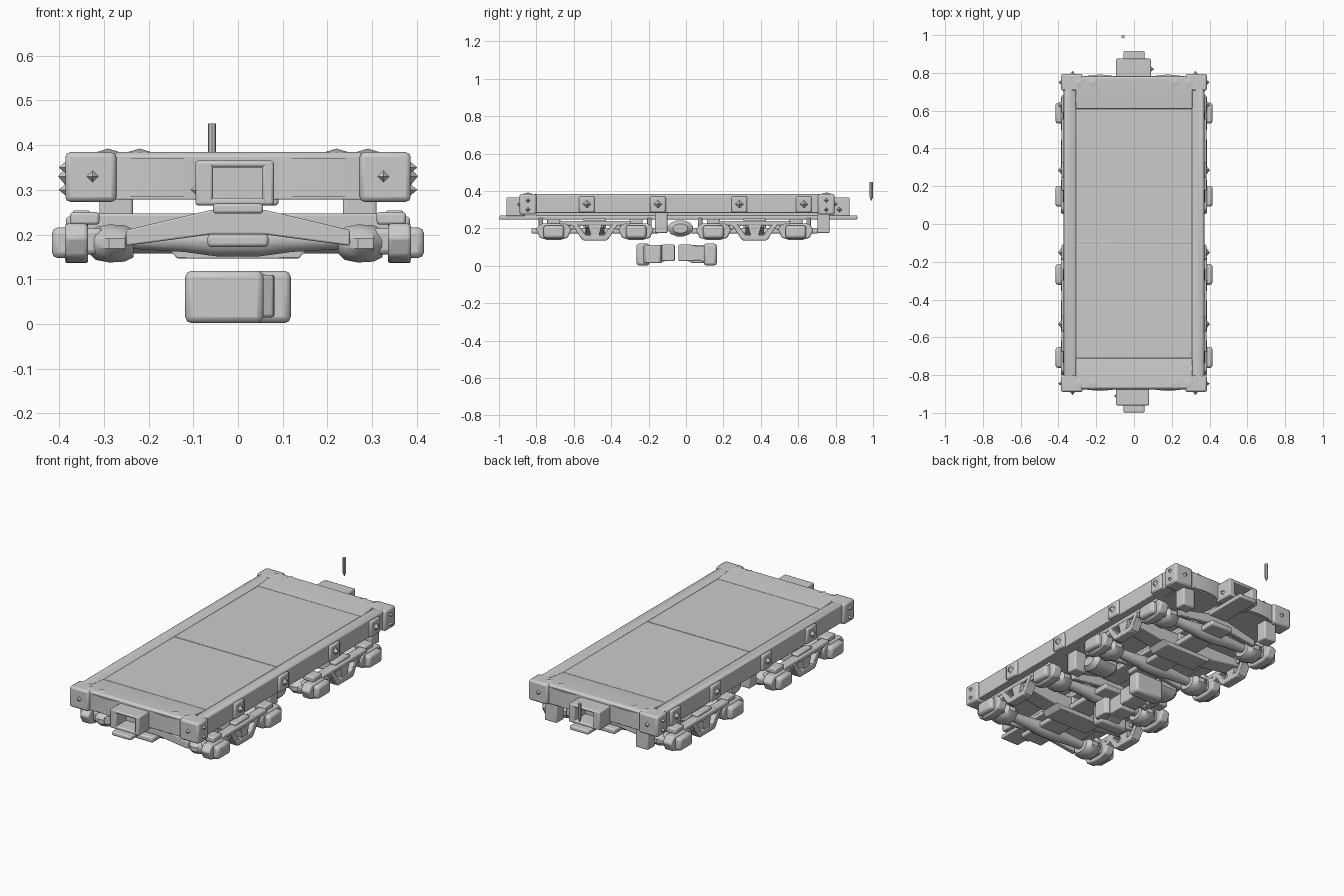
import bpy, bmesh, math
from mathutils import Matrix, Vector

if "Cube" in bpy.data.objects:
    bpy.data.objects.remove(bpy.data.objects["Cube"])


def finish(name, bm, bevel=0.0, segs=2):
    bmesh.ops.recalc_face_normals(bm, faces=bm.faces)
    me = bpy.data.meshes.new(name)
    bm.to_mesh(me)
    bm.free()
    ob = bpy.data.objects.new(name, me)
    bpy.context.collection.objects.link(ob)
    if bevel:
        m = ob.modifiers.new("bevel", 'BEVEL')
        m.width, m.segments, m.limit_method = bevel, segs, 'ANGLE'
    return ob


def box(name, x, y, z, bevel=0.008):
    bm = bmesh.new()
    bmesh.ops.create_cube(bm, size=1)
    for v in bm.verts:
        v.co = [(r[0] + r[1]) / 2 + c * (r[1] - r[0]) for r, c in zip((x, y, z), v.co)]
    return finish(name, bm, bevel)


def prism(name, pts, axis, lo, hi, bevel=0.005):
    """Extrude a 2D outline: axis 'x' takes (y, z) points, 'y' takes (x, z), 'z' takes (x, y)."""
    bm = bmesh.new()
    i = 'xyz'.index(axis)

    def at(p, d):
        q = list(p)
        q.insert(i, d)
        return bm.verts.new(q)
    a, b = [at(p, lo) for p in pts], [at(p, hi) for p in pts]
    bm.faces.new(a)
    bm.faces.new(b[::-1])
    for k in range(len(pts)):
        j = (k + 1) % len(pts)
        bm.faces.new((a[k], a[j], b[j], b[k]))
    return finish(name, bm, bevel)


def lathe_x(name, c, prof, n=12):
    """Stack of rings along x: prof holds (x offset, y radius, z radius)."""
    bm = bmesh.new()
    rings = [[bm.verts.new((c[0] + dx, c[1] + ry * math.cos(math.tau * (k + .5) / n),
                            c[2] + rz * math.sin(math.tau * (k + .5) / n))) for k in range(n)]
             for dx, ry, rz in prof]
    bm.faces.new(rings[0])
    bm.faces.new(rings[-1])
    for a, b in zip(rings, rings[1:]):
        for k in range(n):
            bm.faces.new((a[k], a[(k + 1) % n], b[(k + 1) % n], b[k]))
    return finish(name, bm)


def bolt(loc, d, r=0.013, h=0.016):
    bm = bmesh.new()
    bmesh.ops.create_cone(bm, cap_ends=True, segments=4, radius1=r, radius2=0, depth=h)
    rot = Vector((0, 0, 1)).rotation_difference(Vector(d)).to_matrix().to_4x4()
    bm.transform(Matrix.Translation(Vector(loc) + Vector(d) * h / 2) @ rot)
    return finish("bolt", bm)


def span(s, a, b):
    return (min(s * a, s * b), max(s * a, s * b))


# Deck: floor, inset panels and raised rim
box("deck_floor", (-.36, .36), (-.86, .76), (.285, .365), .004)
box("deck_panel_front", (-.307, .307), (-.71, -.108), (.35, .374), .002)
box("deck_panel_rear", (-.307, .307), (-.106, .61), (.35, .374), .002)
for s in (-1, 1):
    prism("side_beam", [(s * .37, .283), (s * .372, .376), (s * .362, .383), (s * .33, .383),
                        (s * .307, .374), (s * .31, .283)], 'y', -.83, .73, .003)
for y0, yo, yi, yp in ((-1, -.875, -.80, -.71), (1, .782, .70, .61)):
    prism("end_beam", [(yo, .278), (yo, .376), (yo - y0 * .01, .384), (yi, .383), (yp, .374),
                       (yp, .285)], 'x', -.31, .31, .003)
    ca, cb = (-.89, -.80) if y0 < 0 else (.705, .795)
    for s in (-1, 1):
        box("corner_block", span(s, .272, .386), (ca, cb), (.273, .384), .011)
        for z in (.30, .35):
            bolt((s * .385, (ca + cb) / 2, z), (s, 0, 0))
        bolt((s * .325, ca if y0 < 0 else cb, .33), (0, y0, 0))
        bolt((s * .22, yo - y0 * .03, .383), (0, 0, 1), .03, .009)
        bolt((s * .29, (ca + cb) / 2, .383), (0, 0, 1), .03, .009)
        # gusset tapering toward the coupler
        prism("end_gusset", [(s * .27, yo), (s * .09, yo), (s * .18, yo + y0 * .01)],
              'z', .285, .37, 0)

# Stake pockets along the sides
for y in (-.53, -.15, .285, .63):
    for s in (-1, 1):
        box("stake_pocket", span(s, .35, .384), (y - .042, y + .042), (.285, .371), .009)
        bolt((s * .384, y, .33), (s, 0, 0), .022, .018)

# Centre sill with protruding end tabs
box("centre_sill", (-.056, .056), (-.998, .916), (.247, .269), .006)
box("sill_web", (-.05, .05), (-.80, .72), (.26, .29), .003)

# Coupler boxes: a frame open from front to back
for d, ya, yb in ((-1, -.96, -.86), (1, .765, .875)):
    for nm, x, z in (("top", (-.095, .08), (.35, .365)), ("bottom", (-.095, .08), (.265, .282)),
                     ("left", (-.095, -.056), (.266, .364)), ("right", (.054, .08), (.266, .364))):
        xr = x if d < 0 else (-x[1] if nm in ("top", "bottom") else x[0], .09 if x[1] == .08 else x[1])
        box("coupler_box_" + nm, xr, (ya, yb), z, .006)
    bolt((d * .09, (ya + yb) / 2, .30), (d, 0, 0), .014)

# Loose coupling pin behind the car
bm = bmesh.new()
bmesh.ops.create_cone(bm, cap_ends=True, segments=8, radius1=.009, radius2=.009, depth=.08)
for v in bm.verts:
    v.co += Vector((-.058, .991, .408))
tip = bmesh.ops.create_cone(bm, cap_ends=True, segments=8, radius1=.002, radius2=.009, depth=.02)
for v in tip['verts']:
    v.co += Vector((-.058, .991, .358))
finish("coupling_pin", bm)

# Trucks: beams, axles, wheels and side frames
for c in (-.487, .367):
    box("truck_centre_beam", (-.068, .068), (c - .34, c + .34), (.172, .201), .008)
    box("truck_pivot", (-.055, .055), (c - .06, c + .06), (.195, .252), .006)
    prism("spring_plank", [(-.16, .172), (.16, .172), (.135, .146), (-.135, .146)], 'y',
          c - .06, c + .06, .003)
    prism("truck_bolster", [(-.36, .247), (.36, .247), (.37, .205), (.15, .17), (-.15, .17),
                            (-.37, .205)], 'y', c - .05, c + .05, .006)
    for e in (-1, 1):
        y = c + e * .22
        # axle swelling toward the middle
        lathe_x("axle", (0, y, .19), [(-.25, .025, .022), (-.12, .033, .030), (-.05, .038, .04),
                                      (.05, .038, .04), (.12, .033, .030), (.25, .025, .022)])
        prism("axle_brace", [(-.06, .255), (.06, .255), (.25, .21), (.25, .175), (.06, .20),
                             (-.06, .20), (-.25, .175), (-.25, .21)], 'y',
              c + e * .29 - .012, c + e * .29 + .012, .004)
    for s in (-1, 1):
        for e in (-1, 1):
            y = c + e * .22
            lathe_x("wheel", (s * .278, y, .18), [(-.055, .03, .022), (-.04, .06, .038),
                    (-.01, .078, .044), (.025, .074, .042), (.045, .05, .032)])
            box("axle_housing", span(s, .30, .35), (y - .05, y + .05), (.155, .215), .012)
            prism("axle_box", [(y - .095, .195), (y - .07, .225), (y + .07, .225), (y + .095, .195),
                               (y + .075, .15), (y + .03, .137), (y - .03, .137), (y - .075, .15)],
                  'x', *span(s, .335, .387), .008)
            box("axle_cap", span(s, .37, .416), (y - .055, y + .055), (.147, .216), .014)
            box("journal_clip", span(s, .31, .375), (y - .035, y + .035), (.222, .25), .006)
            # sloped frame strut and diagonal brace
            prism("frame_strut", [(c + e * .14, .185), (c + e * .14, .215), (c + e * .08, .242),
                                  (c + e * .07, .215)], 'x', *span(s, .335, .38), .003)
            prism("frame_diagonal", [(c + e * .125, .225), (c + e * .095, .225), (c + e * .04, .155),
                                     (c + e * .07, .14)], 'x', *span(s, .335, .385), .003)
        box("frame_top_bar", span(s, .335, .384), (c - .19, c + .19), (.216, .24), .006)
        box("frame_clip", span(s, .33, .37), (c - .06, c + .06), (.235, .254), .006)
        prism("spring_seat", [(c - .085, .165), (c + .085, .165), (c + .062, .136), (c - .062, .136)],
              'x', *span(s, .335, .386), .004)
        prism("spring_post", [(c - .022, .16), (c + .022, .16), (c + .04, .225), (c - .04, .225)],
              'x', *span(s, .338, .382), .003)

# Underframe brackets and central reservoirs
for s in (-1, 1):
    for y in (-.133, .735):
        box("hanger_bracket", span(s, .235, .31), (y - .033, y + .033), (.175, .29), .007)
    lathe_x("reservoir", (s * .2, -.03, .2), [(-.08, .04, .025), (-.055, .07, .044),
                                              (.055, .07, .044), (.08, .04, .025)])

# Pair of spare couplers below the car, the second turned half a turn
for k in (0, 1):
    parts = [box("coupler_head", (-.118, .057), (-.265, -.195), (.002, .119), .014),
             prism("coupler_shank", [(-.198, .018), (-.198, .105), (-.17, .102), (-.125, .113),
                                     (-.06, .113), (-.06, .026), (-.125, .024), (-.17, .03)],
                   'x', -.06, .04, .005),
             prism("coupler_hook", [(.03, -.24), (.08, -.215), (.082, -.14), (.055, -.125),
                                    (.03, -.16)], 'z', .015, .11, .006)]
    if k:
        for ob in parts:
            ob.data.transform(Matrix.Translation((0, -.1, 0)) @ Matrix.Rotation(math.pi, 4, 'Z'))

# Smooth the gentle curves, keep hard edges
for ob in bpy.context.scene.objects:
    ob.select_set(True)
    bpy.context.view_layer.objects.active = ob
bpy.ops.object.shade_smooth_by_angle(angle=math.radians(35))
